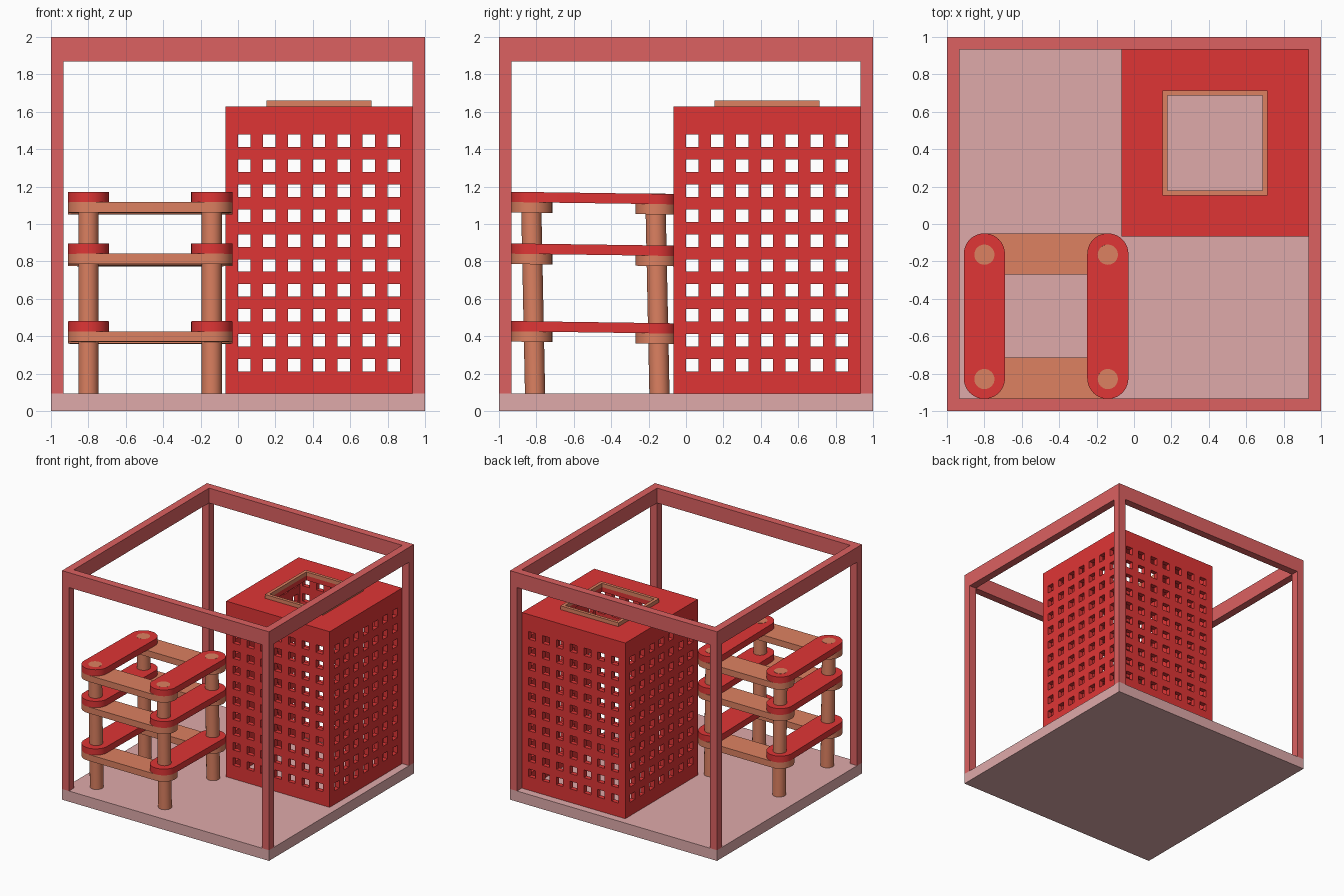
import bpy, bmesh
from math import pi, cos, sin
from mathutils import Matrix, Vector

if "Cube" in bpy.data.objects:
    bpy.data.objects.remove(bpy.data.objects["Cube"])

BASE_Z = 0.093


def colour(name, rgb):
    m = bpy.data.materials.new(name)
    m.diffuse_color = [c ** 2.2 for c in rgb] + [1]
    m.use_nodes = True
    m.node_tree.nodes["Principled BSDF"].inputs["Base Color"].default_value = m.diffuse_color
    return m


PINK = colour("pale_pink", (0.87, 0.66, 0.66))
ROSE = colour("rose", (0.86, 0.38, 0.38))
RED = colour("red", (0.87, 0.22, 0.22))
ORANGE = colour("orange", (0.86, 0.50, 0.38))


def finish(name, bm, mat, smooth=False):
    me = bpy.data.meshes.new(name)
    bm.to_mesh(me)
    bm.free()
    me.materials.append(mat)
    ob = bpy.data.objects.new(name, me)
    bpy.context.collection.objects.link(ob)
    if smooth:
        bpy.ops.object.select_all(action='DESELECT')
        ob.select_set(True)
        bpy.context.view_layer.objects.active = ob
        bpy.ops.object.shade_smooth_by_angle(angle=pi / 6)
    return ob


def box(name, lo, hi, mat):
    bm = bmesh.new()
    lo, hi = Vector(lo), Vector(hi)
    bmesh.ops.create_cube(bm, size=1, matrix=Matrix.Translation((lo + hi) / 2)
                          @ Matrix.Diagonal((*(hi - lo), 1)))
    return finish(name, bm, mat)


def prism(bm, rings):
    """Skin closed loops of points in order, joining the last to the first."""
    loops = [[bm.verts.new(p) for p in r] for r in rings]
    n = len(loops[0])
    for a, b in zip(loops, loops[1:] + loops[:1]):
        for i in range(n):
            j = (i + 1) % n
            bm.faces.new((a[i], a[j], b[j], b[i]))
    bmesh.ops.recalc_face_normals(bm, faces=bm.faces)


def square_ring(name, c, outer, inner, z0, z1, mat):
    bm = bmesh.new()
    corners = [(-1, -1), (1, -1), (1, 1), (-1, 1)]
    prism(bm, [[(c + r * x, c + r * y, z) for x, y in corners]
               for r, z in ((outer, z0), (outer, z1), (inner, z1), (inner, z0))])
    return finish(name, bm, mat)


def extrude(name, lower, upper, mat):
    bm = bmesh.new()
    a = [bm.verts.new(p) for p in lower]
    b = [bm.verts.new(p) for p in upper]
    bm.faces.new(a[::-1])
    bm.faces.new(b)
    for i in range(len(a)):
        j = (i + 1) % len(a)
        bm.faces.new((a[i], a[j], b[j], b[i]))
    return finish(name, bm, mat, smooth=True)


# Base slab and open display frame
box("base_slab", (-1, -1, 0), (1, 1, BASE_Z), PINK)
square_ring("top_frame", 0, 1, 0.933, 1.87, 2, ROSE)
for sx in (-1, 1):
    for sy in (-1, 1):
        x, y = sorted((sx, sx * 0.933)), sorted((sy, sy * 0.933))
        box("frame_post", (x[0], y[0], BASE_Z), (x[1], y[1], 1.87), ROSE)

# Hollow tower block: shell with window cells left out, then thickened
C, H, TOP, OPEN, WIN = 0.433, 0.5, 1.627, 0.253, 0.0333
win_u = [(i - 3) * 0.1333 for i in range(7)]
win_z = [0.245 + i * 0.1333 for i in range(10)]
us = sorted([-H, H, -OPEN, OPEN] + [w + s * WIN for w in win_u for s in (-1, 1)])
zs = sorted([BASE_Z, TOP] + [w + s * WIN for w in win_z for s in (-1, 1)])


def in_window(value, centres):
    return any(abs(value - w) < WIN for w in centres)


bm = bmesh.new()
for k in range(4):
    turn = Matrix.Translation((C, C, 0)) @ Matrix.Rotation(k * pi / 2, 4, 'Z')
    for u0, u1 in zip(us, us[1:]):
        for z0, z1 in zip(zs, zs[1:]):
            if in_window((u0 + u1) / 2, win_u) and in_window((z0 + z1) / 2, win_z):
                continue
            bm.faces.new([bm.verts.new(turn @ Vector((u, -H, z)))
                          for u, z in ((u0, z0), (u1, z0), (u1, z1), (u0, z1))])
for x0, x1 in zip(us, us[1:]):
    for y0, y1 in zip(us, us[1:]):
        if abs(x0 + x1) / 2 < OPEN and abs(y0 + y1) / 2 < OPEN:
            continue
        bm.faces.new([bm.verts.new((C + x, C + y, TOP))
                      for x, y in ((x0, y0), (x1, y0), (x1, y1), (x0, y1))])
bmesh.ops.remove_doubles(bm, verts=bm.verts, dist=0.0005)
block = finish("windowed_block", bm, RED)
shell = block.modifiers.new("wall_thickness", 'SOLIDIFY')
shell.thickness = 0.04
shell.offset = -1
shell.use_even_offset = True
square_ring("roof_opening_rim", C, 0.28, OPEN, TOP, 1.66, ORANGE)

# Stacked rack: round-ended slats in crossing pairs on leaning poles
XS, YS, R, T = (-0.80, -0.14), (-0.825, -0.16), 0.11, 0.055


def slat(name, p, q, z, mat):
    p, q = Vector(p), Vector(q)
    d = (q - p).normalized()
    n = Vector((-d.y, d.x))
    pts = []
    for c, start in ((q, -pi / 2), (p, pi / 2)):
        for i in range(21):
            a = start + pi * i / 20
            pts.append(c + R * (cos(a) * d + sin(a) * n))
    # slats drop slightly towards the back
    rings = [[(v.x, v.y, z + dz - 0.014 * (v.y + 0.49)) for v in pts] for dz in (0, T)]
    extrude(name, *rings, mat)


for z in (0.365, 0.78, 1.056):
    for y in YS:
        slat("cross_slat", (XS[0], y), (XS[1], y), z, ORANGE)
    for x in XS:
        slat("side_slat", (x, YS[0]), (x, YS[1]), z + T, RED)

for x in XS:
    for y in YS:
        top = 1.167 - 0.014 * (y + 0.49)
        rings = []
        for cy, z in ((y + 0.018, BASE_Z), (y - 0.004, top)):
            rings.append([(x + 0.054 * cos(i * pi / 16), cy + 0.054 * sin(i * pi / 16), z)
                          for i in range(32)])
        extrude("rack_pole", *rings, ORANGE)
